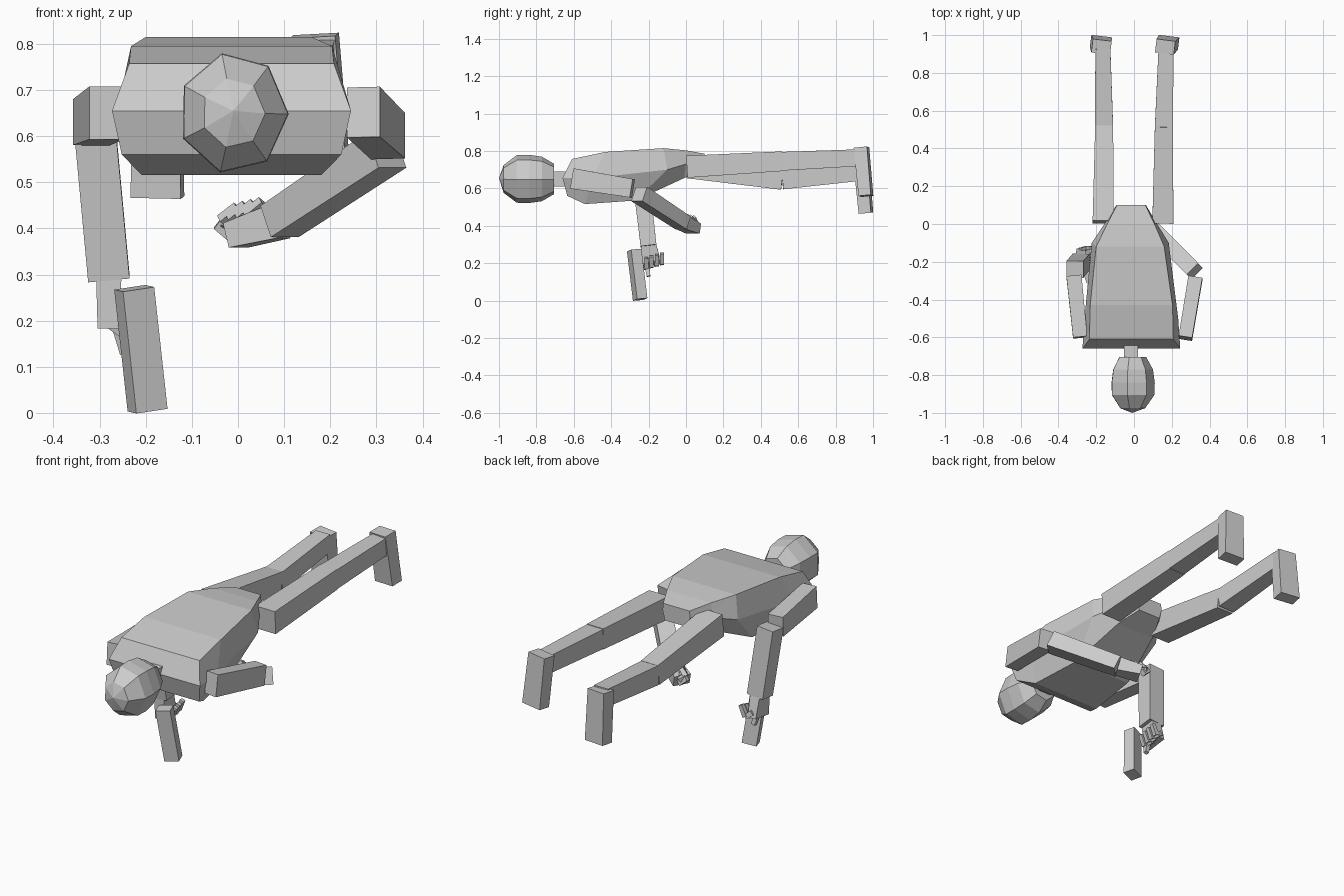
import bpy, math
from mathutils import Vector


def mesh(name, verts, faces):
    me = bpy.data.meshes.new(name)
    me.from_pydata([tuple(v) for v in verts], [], faces)
    me.update()
    ob = bpy.data.objects.new(name, me)
    bpy.context.collection.objects.link(ob)
    return ob


def beam(name, p, q, a, b, side=(1, 0, 0)):
    """Tapered box from p to q; a and b are end sections (along side, across)."""
    p, q, s = Vector(p), Vector(q), Vector(side)
    d = (q - p).normalized()
    s = (s - d * s.dot(d)).normalized()
    t = d.cross(s)
    v = [c + s * (w * i / 2) + t * (h * j / 2)
         for c, (w, h) in ((p, a), (q, b))
         for i, j in ((-1, -1), (1, -1), (1, 1), (-1, 1))]
    f = [(3, 2, 1, 0), (4, 5, 6, 7)]
    f += [(i, (i + 1) % 4, 4 + (i + 1) % 4, 4 + i) for i in range(4)]
    return mesh(name, v, f)


def bridge(rings, n):
    return [(r * n + i, r * n + (i + 1) % n, (r + 1) * n + (i + 1) % n, (r + 1) * n + i)
            for r in range(rings - 1) for i in range(n)]


# Torso: six-sided sections; centre x, then (y, half width, z) for top, middle, bottom
sections = [
    (-.014, (-.61, .222, .757), (-.66, .259, .655), (-.635, .238, .56)),
    (-.014, (-.43, .218, .795), (-.50, .248, .655), (-.54, .195, .516)),
    (-.020, (-.12, .180, .815), (-.10, .204, .700), (-.27, .165, .535)),
    (-.017, (.00, .125, .803), (.00, .140, .730), (-.01, .110, .655)),
    (-.015, (.10, .075, .785), (.10, .078, .750), (.10, .065, .700)),
]
verts = []
for cx, *rows in sections:
    verts += [(cx - w, y, z) for y, w, z in rows]
    verts += [(cx + w, y, z) for y, w, z in reversed(rows)]
e = len(verts) - 6
mesh("torso", verts, bridge(5, 6) + [(5, 4, 1, 0), (4, 3, 2, 1), tuple(range(e, e + 6))])

# Head: seven-sided rounded form along y
n = 7
profile = [(-.705, .078), (-.77, .115), (-.84, .125), (-.905, .123), (-.975, .072)]
verts = [(-.01 + .96 * r * math.cos(math.radians(102) + i * math.tau / n), y,
          .65 + 1.06 * r * math.sin(math.radians(102) + i * math.tau / n))
         for y, r in profile for i in range(n)]
verts.append((-.01, -1.0, .655))
e = n * (len(profile) - 1)
mesh("head", verts, bridge(len(profile), n) + [tuple(range(n))[::-1]]
     + [(e + i, e + (i + 1) % n, e + n) for i in range(n)])
beam("neck", (-.016, -.72, .65), (-.016, -.62, .65), (.075, .08), (.075, .08))

# Legs: hip, knee, ankle, foot top and foot bottom for each side
legs = {
    "left": ((-.163, .01, .713), (-.158, .515, .645), (-.165, .93, .685),
             (-.172, .938, .725), (-.175, .962, .468)),
    "right": ((.153, .005, .716), (.158, .515, .745), (.170, .93, .764),
              (.165, .938, .818), (.182, .962, .56)),
}
for side, (hip, knee, ankle, top, toe) in legs.items():
    beam(side + "_thigh", hip, knee, (.112, .118), (.095, .105))
    beam(side + "_shin", knee, ankle, (.095, .1), (.08, .09))
    beam(side + "_foot", top, toe, (.1, .072), (.11, .066), (1, -.12, 0))

# Arms
beam("left_upper_arm", (-.285, -.6, .65), (-.318, -.275, .63), (.075, .115), (.08, .1))
beam("left_forearm", (-.312, -.24, .635), (-.28, -.2, .292), (.09, .09), (.09, .085))
beam("right_upper_arm", (.272, -.605, .652), (.325, -.287, .60), (.072, .11), (.075, .1))
beam("right_forearm", (.322, -.25, .57), (.09, -.015, .415), (.085, .085), (.075, .085), (0, 0, 1))

# Left hand: palm hanging down, fingers curled inward
beam("left_palm", (-.28, -.2, .30), (-.282, -.185, .19), (.055, .08), (.045, .11))
for i in range(4):
    y = -.222 + i * .028
    z = .175 + .008 * i
    a, b, c = (-.283, y, z + .025), (-.25, y + .01, z), (-.225, y + .01, z + .055)
    beam("left_finger", a, b, (.024, .026), (.023, .024), (0, 1, 0))
    beam("left_fingertip", b, c, (.023, .024), (.02, .02), (0, 1, 0))
beam("left_thumb", (-.262, -.21, .19), (-.246, -.2, .13), (.024, .024), (.02, .02))

# Right hand: fist in front of the waist
beam("right_palm", (.09, -.015, .415), (-.005, .04, .385), (.075, .06), (.055, .085), (0, 0, 1))
for i in range(4):
    o = Vector((.018, -.016, .004)) * i
    a, b, c = (Vector(p) + o for p in ((-.01, .065, .395), (-.035, .05, .415), (.0, .04, .445)))
    beam("right_finger", a, b, (.024, .026), (.023, .024), (.7, -.7, 0))
    beam("right_fingertip", b, c, (.023, .024), (.02, .02), (.7, -.7, 0))
beam("right_thumb", (-.005, .06, .38), (-.045, .055, .41), (.03, .026), (.024, .022))

# Slim block held in the left hand
beam("held_block", (-.225, -.277, .27), (-.196, -.245, .006), (.072, .058), (.072, .058), (1, .35, 0))
